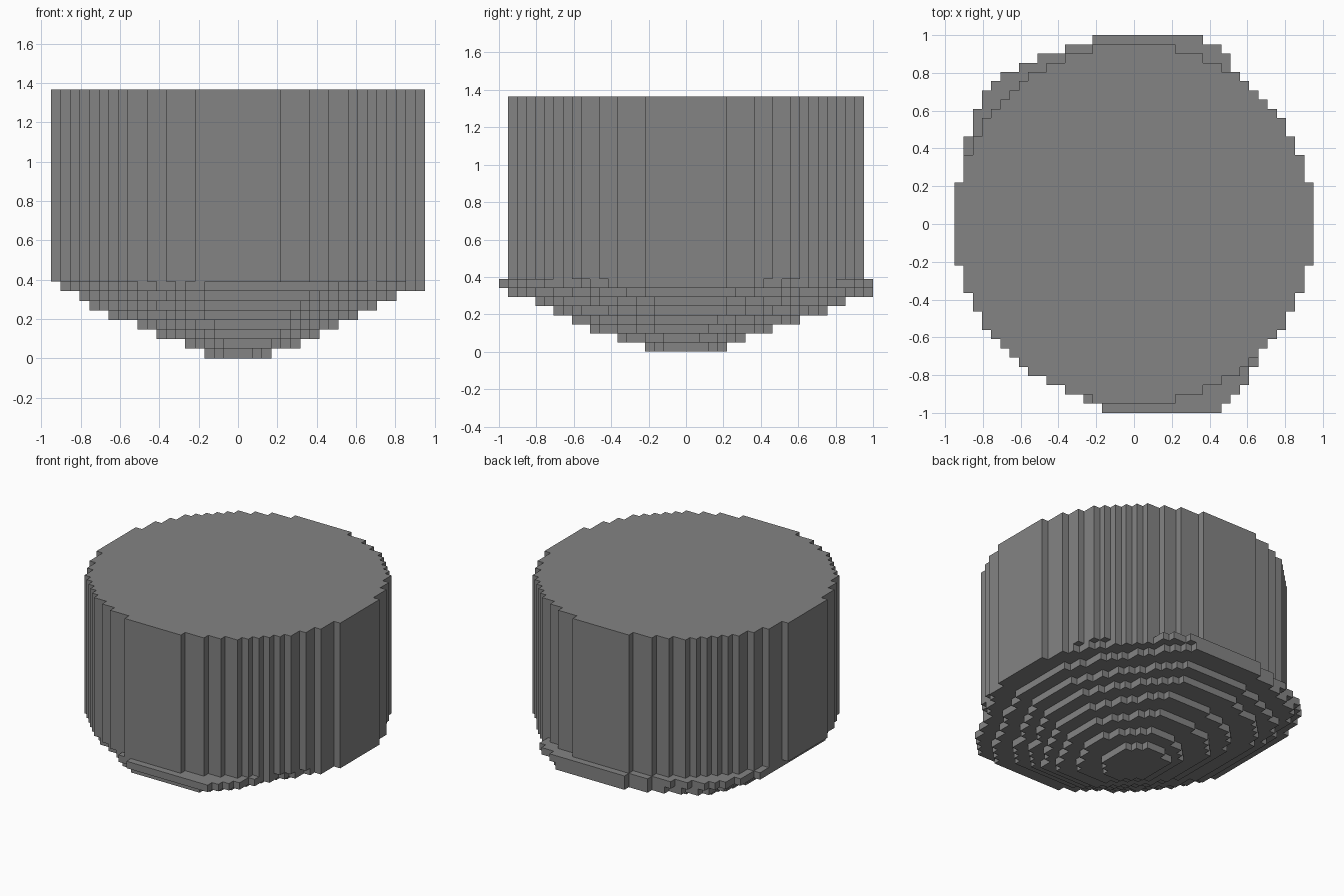
import bpy
import bmesh
import math

CELL = 2 / 41          # edge length of one block
BASE_LAYERS = 8
TOTAL_LAYERS = 28

cube = bpy.data.objects.get("Cube")
if cube:
    bpy.data.objects.remove(cube, do_unlink=True)

grey = bpy.data.materials.new("stone_grey")
grey.use_nodes = True
grey.diffuse_color = (0.23, 0.23, 0.23, 1)
grey.node_tree.nodes["Principled BSDF"].inputs["Base Color"].default_value = (0.23, 0.23, 0.23, 1)


def stepped_prism(name, rows, bottom, top):
    """Extrude rows of blocks {y: (x_low, x_high)} into one solid."""
    ys = sorted(rows)
    right = [(rows[y][1] + 0.5, y + s) for y in ys for s in (-0.5, 0.5)]
    left = [(rows[y][0] - 0.5, y + s) for y in reversed(ys) for s in (0.5, -0.5)]
    loop = []
    for p in right + left:
        if loop and p == loop[-1]:
            continue
        if len(loop) > 1 and loop[-2][0] == loop[-1][0] == p[0]:
            loop.pop()      # merge straight runs
        loop.append(p)
    bm = bmesh.new()
    face = bm.faces.new([bm.verts.new((x * CELL, y * CELL, bottom * CELL)) for x, y in loop])
    side = bmesh.ops.extrude_face_region(bm, geom=[face], use_keep_orig=True)
    moved = [g for g in side["geom"] if isinstance(g, bmesh.types.BMVert)]
    bmesh.ops.translate(bm, verts=moved, vec=(0, 0, (top - bottom) * CELL))
    bmesh.ops.recalc_face_normals(bm, faces=bm.faces)
    mesh = bpy.data.meshes.new(name)
    bm.to_mesh(mesh)
    bm.free()
    mesh.materials.append(grey)
    obj = bpy.data.objects.new(name, mesh)
    bpy.context.collection.objects.link(obj)


def disc_rows(radius):
    n = int(radius)
    return {y: (-int(math.sqrt(radius ** 2 - y * y)), int(math.sqrt(radius ** 2 - y * y)))
            for y in range(-n, n + 1)}


def outline_rows(points):
    """Row extents of the blocks whose centres lie in a convex outline."""
    rows = {}
    edges = list(zip(points, points[1:] + points[:1]))
    for y in range(-20, 21):
        xs = [a[0] + (b[0] - a[0]) * (y - a[1]) / (b[1] - a[1])
              for a, b in edges
              if abs(a[1] - b[1]) > 1e-6
              and min(a[1], b[1]) - 1e-6 <= y <= max(a[1], b[1]) + 1e-6]
        if xs:
            rows[y] = (round(min(xs)), round(max(xs)))
    return rows


# Straight round drum
stepped_prism("drum", disc_rows(19.5), BASE_LAYERS, TOTAL_LAYERS)

# Slightly skewed rim outline, in blocks
RIM = [(19, -4), (19, 4), (16, 10), (12, 15), (9, 19), (7, 20), (-4, 20), (-7, 19),
       (-10, 18), (-14, 16), (-16, 14), (-17, 12), (-18, 6), (-18, -4), (-16, -9),
       (-11, -15), (-5, -19), (-3, -20), (9, -20), (12, -17), (13, -14), (16, -10)]

# Bowl under the drum: x and y extents of each layer, from the bottom up
EXTENTS = [(-3, 3, -4, 4), (-5, 6, -7, 6), (-8, 8, -10, 9), (-10, 10, -12, 12),
           (-13, 12, -14, 15), (-15, 14, -16, 17), (-16, 16, -19, 20), (-18, 19, -20, 20)]

for k, (x0, x1, y0, y1) in enumerate(EXTENTS):
    outline = [(x0 + (x + 18) / 37 * (x1 - x0), y0 + (y + 20) / 40 * (y1 - y0)) for x, y in RIM]
    stepped_prism(f"bowl_layer_{k + 1}", outline_rows(outline), k, k + 1)
